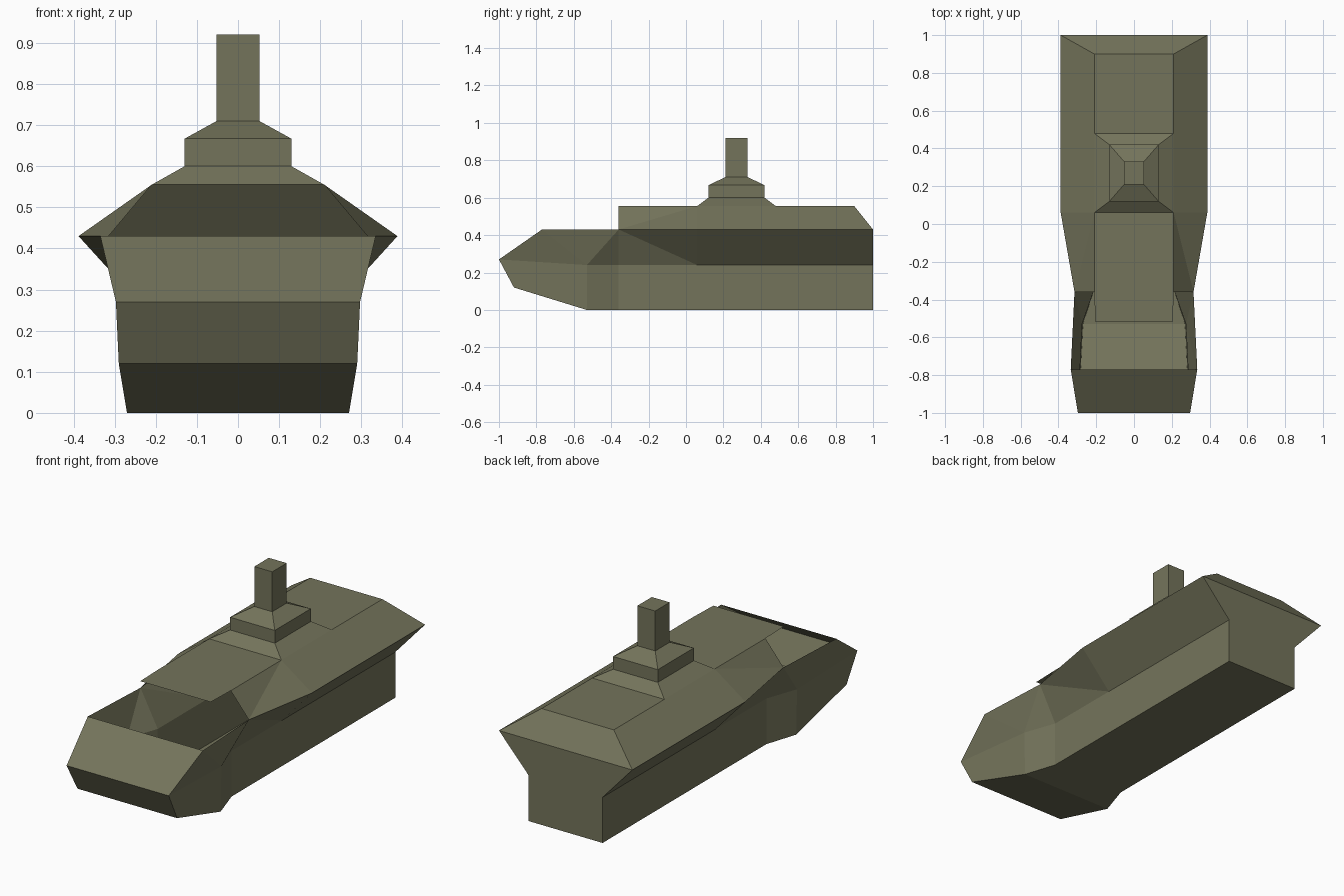
import bpy, bmesh

if "Cube" in bpy.data.objects:
    bpy.data.objects.remove(bpy.data.objects["Cube"])

olive = bpy.data.materials.new("olive_drab")
olive.diffuse_color = (0.175, 0.175, 0.105, 1)
olive.use_nodes = True
olive.node_tree.nodes["Principled BSDF"].inputs["Base Color"].default_value = olive.diffuse_color


def finish(name, bm):
    bmesh.ops.recalc_face_normals(bm, faces=bm.faces[:])
    me = bpy.data.meshes.new(name)
    bm.to_mesh(me)
    bm.free()
    me.materials.append(olive)
    ob = bpy.data.objects.new(name, me)
    bpy.context.collection.objects.link(ob)
    return ob


# Hull: named half-section points, outer skin only, open over the front well
ROOF, RIM, CHINE = 0.555, 0.43, 0.24
points = {
    "rear_keel": (0.215, 1, 0), "rear_chine": (0.215, 1, CHINE),
    "rear_rim": (0.388, 1, RIM), "rear_roof": (0.21, 0.90, ROOF),
    "tower_rear": (0.21, 0.48, ROOF),
    "mid_keel": (0.215, 0.06, 0), "mid_chine": (0.215, 0.06, CHINE),
    "mid_rim": (0.388, 0.06, RIM), "mid_roof": (0.21, 0.06, ROOF),
    "well_keel": (0.215, -0.36, 0), "well_chine": (0.215, -0.36, CHINE),
    "well_rim": (0.315, -0.36, RIM), "well_roof": (0.21, -0.36, ROOF),
    "visor": (0.205, -0.52, ROOF),
    "bow_keel": (0.27, -0.53, 0), "bow_chine": (0.275, -0.53, CHINE),
    "chin": (0.29, -0.92, 0.12), "nose": (0.297, -1, 0.27),
    "bow_rim": (0.335, -0.77, RIM),
}
side_faces = [
    # lower wall
    "rear_keel rear_chine mid_chine mid_keel",
    "mid_keel mid_chine well_chine well_keel",
    "well_keel well_chine bow_chine bow_keel",
    "bow_keel bow_chine nose chin",
    # flare
    "rear_chine rear_rim mid_rim mid_chine",
    "mid_chine mid_rim well_rim",
    "mid_chine well_rim well_chine",
    "well_chine well_rim bow_chine",
    "bow_chine well_rim bow_rim",
    "bow_chine bow_rim nose",
    # roof slope
    "rear_rim rear_roof tower_rear mid_roof mid_rim",
    "mid_rim mid_roof well_rim",
    "mid_roof well_roof well_rim",
]
# panels spanning left to right, running from the visor round to the bow
spans = [
    "visor well_roof mid_roof",
    "tower_rear rear_roof rear_rim rear_chine rear_keel mid_keel "
    "well_keel bow_keel chin nose bow_rim",
]
bm = bmesh.new()
sides = [{n: bm.verts.new((s * x, y, z)) for n, (x, y, z) in points.items()}
         for s in (1, -1)]
for side in sides:
    for f in side_faces:
        bm.faces.new([side[n] for n in f.split()])
R, L = sides
for s in spans:
    names = s.split()
    for a, b in zip(names, names[1:]):
        bm.faces.new((R[a], R[b], L[b], L[a]))
finish("hull", bm)

# Tower: stacked rectangular rings (half width, half depth, height)
bm = bmesh.new()
rings = [[bm.verts.new((sx * w, 0.27 + sy * d, z))
          for sx, sy in ((-1, -1), (1, -1), (1, 1), (-1, 1))]
         for w, d, z in ((0.21, 0.21, 0.555), (0.13, 0.15, 0.60),
                         (0.13, 0.15, 0.667), (0.052, 0.06, 0.71),
                         (0.052, 0.06, 0.92))]
for lo, hi in zip(rings, rings[1:]):
    for i in range(4):
        j = (i + 1) % 4
        bm.faces.new((lo[i], lo[j], hi[j], hi[i]))
bm.faces.new(rings[-1])
finish("mast_tower", bm)
